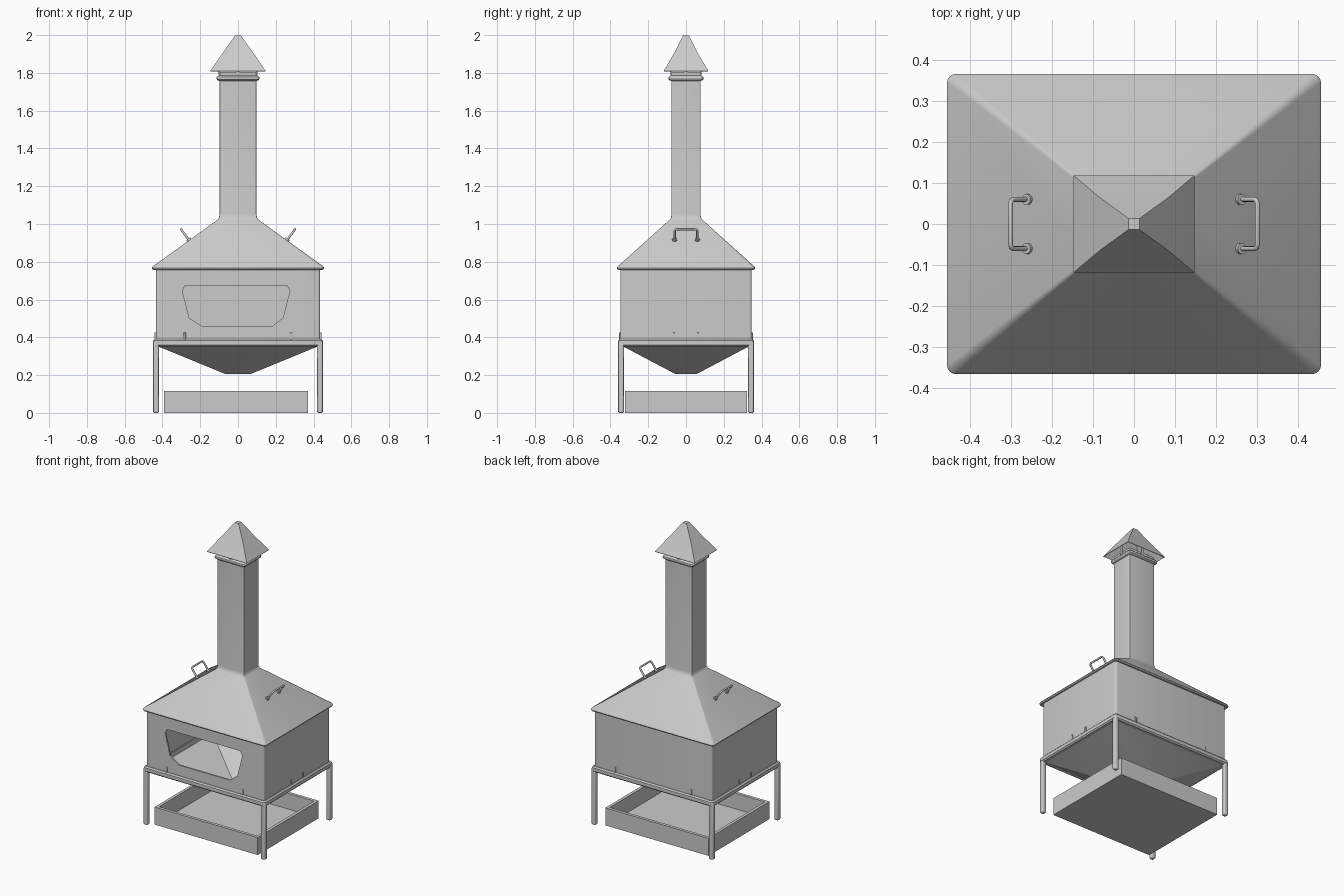
import bpy, math
from mathutils import Vector

if "Cube" in bpy.data.objects:
    bpy.data.objects.remove(bpy.data.objects["Cube"])


def finish(ob, angle=30):
    bpy.ops.object.select_all(action='DESELECT')
    ob.select_set(True)
    bpy.context.view_layer.objects.active = ob
    bpy.ops.object.shade_smooth_by_angle(angle=math.radians(angle))
    return ob


def make(name, verts, faces):
    me = bpy.data.meshes.new(name)
    me.from_pydata(verts, [], faces)
    ob = bpy.data.objects.new(name, me)
    bpy.context.collection.objects.link(ob)
    return ob


def rect(hx, hy, z, r, seg, cx=0):
    """Rounded rectangle ring, counter-clockwise."""
    if r == 0:
        return [(cx + sx * hx, sy * hy, z) for sx, sy in ((1, 1), (-1, 1), (-1, -1), (1, -1))]
    pts = []
    for k, (sx, sy) in enumerate(((1, 1), (-1, 1), (-1, -1), (1, -1))):
        for i in range(seg + 1):
            a = math.pi / 2 * (k + i / seg)
            pts.append((cx + sx * (hx - r) + r * math.cos(a), sy * (hy - r) + r * math.sin(a), z))
    return pts


def loft(name, rings, seg=4, thick=0, cap=False, cx=0):
    """Skin a stack of (half_x, half_y, z, corner_radius) rings."""
    loops = [rect(*r, seg, cx) for r in rings]
    n = len(loops[0])
    faces = [(j * n + i, j * n + (i + 1) % n, (j + 1) * n + (i + 1) % n, (j + 1) * n + i)
             for j in range(len(loops) - 1) for i in range(n)]
    if cap:
        last = (len(loops) - 1) * n
        faces += [tuple(range(n))[::-1], tuple(range(last, last + n))]
    ob = make(name, [p for l in loops for p in l], faces)
    if thick:
        m = ob.modifiers.new("thickness", 'SOLIDIFY')
        m.thickness, m.offset = thick, -1
        bpy.context.view_layer.objects.active = ob
        bpy.ops.object.modifier_apply(modifier=m.name)
    return finish(ob)


def box(name, lo, hi, bevel=0):
    bpy.ops.mesh.primitive_cube_add(size=1, location=(Vector(lo) + Vector(hi)) / 2)
    ob = bpy.context.object
    ob.name = name
    ob.scale = Vector(hi) - Vector(lo)
    bpy.ops.object.transform_apply(location=False, rotation=False, scale=True)
    if bevel:
        m = ob.modifiers.new("bevel", 'BEVEL')
        m.width, m.segments = bevel, 3
    return finish(ob)


# Ash tray on the ground
loft("ash_tray", [(.381, .322, 0, 0), (.381, .322, .117, 0), (.361, .302, .117, 0),
                  (.361, .302, .012, 0)], cap=True, cx=-.01)

# Legs and frame rails
for sx in (-1, 1):
    for sy in (-1, 1):
        c = Vector((sx * .434, sy * .344, 0))
        box("leg", c - Vector((.015, .015, 0)), c + Vector((.015, .015, .38)), .007)
loft("frame", [(.42, .33, .352, .004), (.442, .352, .352, .012), (.45, .36, .36, .016),
               (.45, .36, .382, .016), (.442, .352, .39, .012), (.42, .33, .39, .004),
               (.42, .33, .352, .004)])

# Ash funnel
loft("ash_funnel", [(.065, .055, .205, .002), (.423, .333, .352, .002), (.423, .333, .388, .002)],
     thick=.006)

# Firebox shell with window
body = loft("firebox", [(.435, .348, .388, .012), (.435, .348, .768, .012)], thick=.01)
outline = [(-.193, .46), (.183, .46), (.238, .503), (.275, .647), (.259, .675),
           (-.279, .675), (-.295, .647), (-.258, .503)]
n = len(outline)
cutter = make("window_cutter", [(x, y, z) for y in (-.45, -.25) for x, z in outline],
              [tuple(range(n)), tuple(range(n, 2 * n))[::-1]] +
              [(i, i + n, (i + 1) % n + n, (i + 1) % n) for i in range(n)])
m = body.modifiers.new("window", 'BOOLEAN')
m.operation, m.solver, m.object = 'DIFFERENCE', 'EXACT', cutter
bpy.context.view_layer.objects.active = body
bpy.ops.object.modifier_apply(modifier=m.name)
bpy.data.objects.remove(cutter)
finish(body)

# Retaining tabs around the firebox
for s in (-1, 1):
    for x in (-.282, .28):
        box("front_back_tab", (x - .006, s * .35 - .004, .385), (x + .006, s * .35 + .004, .425), .002)
    for y in (-.063, .063):
        box("side_tab", (s * .438 - .004, y - .006, .385), (s * .438 + .004, y + .006, .425), .002)

# Hood flowing into the chimney
loft("hood_and_chimney", [(.446, .356, .757, .018), (.453, .363, .760, .02), (.456, .366, .767, .022),
                          (.452, .362, .775, .02), (.106, .085, 1.024, .004), (.1, .079, 1.036, .004),
                          (.098, .077, 1.05, .004), (.098, .077, 1.805, .004)], thick=.006)

# Rolled collar below the cap
collar = []
for i in range(13):
    a = -math.pi + 2 * math.pi * i / 12
    d = .014 * math.cos(a)
    collar.append((.1 + d, .079 + d, 1.772 + .014 * math.sin(a), .008 + .4 * max(d, -.01)))
loft("chimney_collar", collar)

# Cap and the straps holding it
loft("chimney_cap", [(.147, .118, 1.81, 0), (.083, .064, 1.903, 0), (.014, .014, 2.0, 0)], thick=.004)
loft("cap_top", [(.014, .014, 1.994, 0), (.014, .014, 2.0, 0)], cap=True)
for s in (-1, 1):
    box("cap_strap_side", (s * .101 - .003, -.009, 1.77), (s * .101 + .003, .009, 1.865))
    box("cap_strap_end", (-.009, s * .08 - .003, 1.77), (.009, s * .08 + .003, 1.865))

# Lifting handles on both hood slopes
for s in (-1, 1):
    cu = bpy.data.curves.new("hood_handle", 'CURVE')
    cu.dimensions = '3D'
    cu.bevel_depth, cu.bevel_resolution, cu.use_fill_caps = .006, 3, True
    base, out = (.258, .912), (.301, .972)
    prof = [(0, -.06), (.85, -.06), (.96, -.057), (1, -.048), (1, .048), (.96, .057), (.85, .06), (0, .06)]
    sp = cu.splines.new('POLY')
    sp.points.add(len(prof) - 1)
    for p, (t, y) in zip(sp.points, prof):
        p.co = (s * (base[0] + t * (out[0] - base[0])), y, base[1] + t * (out[1] - base[1]), 1)
    bpy.context.collection.objects.link(bpy.data.objects.new("hood_handle", cu))
    for y in (-.055, .055):
        bpy.ops.mesh.primitive_cylinder_add(vertices=16, radius=.013, depth=.012,
                                            location=(s * .26, y * 1.09, .917),
                                            rotation=(0, s * math.atan2(.25, .35), 0))
        bpy.context.object.name = "handle_foot"
        finish(bpy.context.object)
